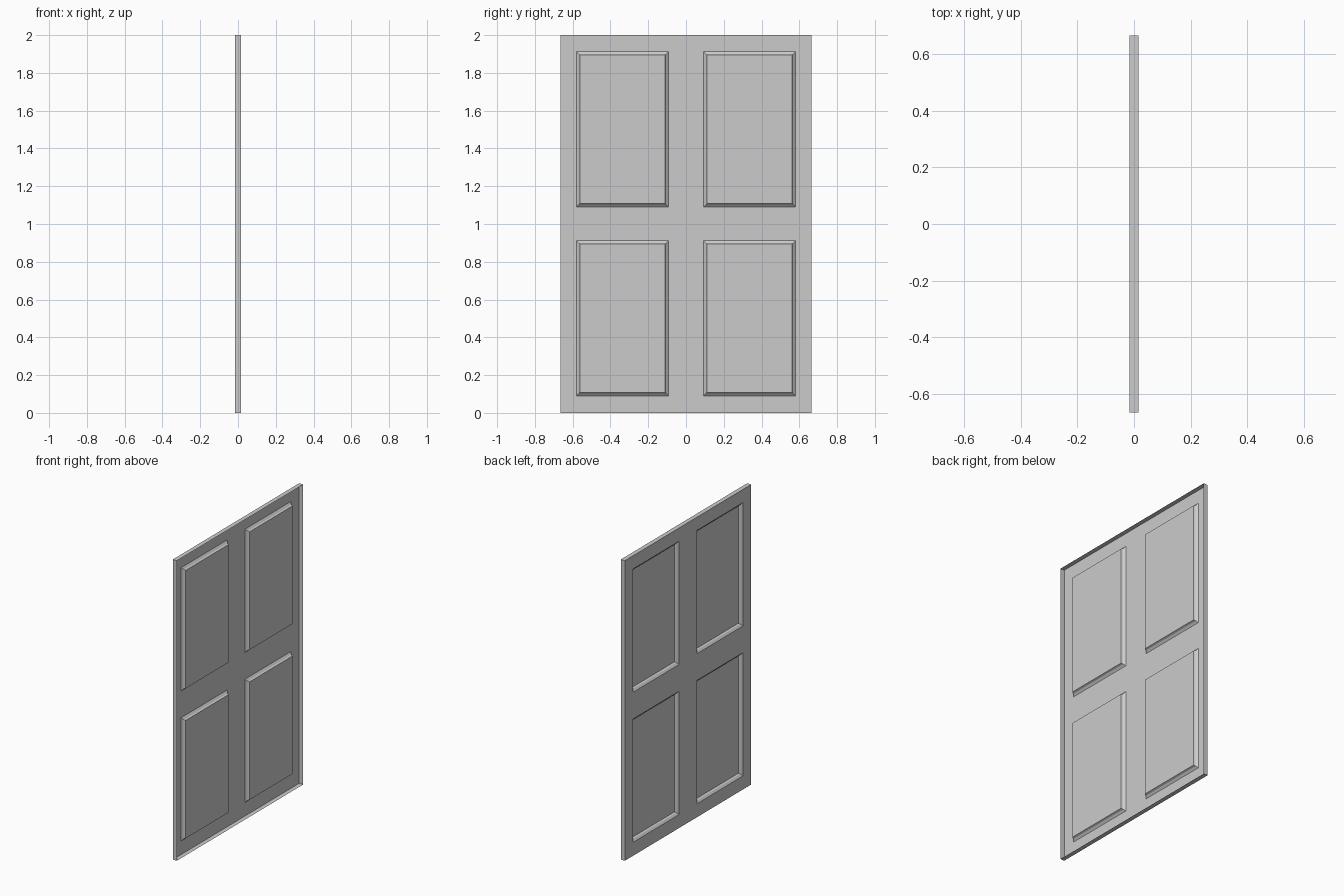
import bpy, bmesh

if "Cube" in bpy.data.objects:
    bpy.data.objects.remove(bpy.data.objects["Cube"])

# Door skin: open-backed pressed sheet, flat face towards -x
FACE_X, BACK_X = -0.015, 0.015
ys = [-0.665, -0.58, -0.093, 0.093, 0.58, 0.665]
zs = [0.0, 0.09, 0.912, 1.09, 1.912, 2.0]

bm = bmesh.new()
grid = [[bm.verts.new((FACE_X, y, z)) for z in zs] for y in ys]
panels = []
for i in range(5):
    for j in range(5):
        f = bm.faces.new((grid[i][j], grid[i][j + 1],
                          grid[i + 1][j + 1], grid[i + 1][j]))
        if i in (1, 3) and j in (1, 3):
            panels.append(f)
bm.normal_update()

# Folded rim around the perimeter, leaving the back open
border = [e for e in bm.edges if e.is_boundary]
ext = bmesh.ops.extrude_edge_only(bm, edges=border)
for v in ext["geom"]:
    if isinstance(v, bmesh.types.BMVert):
        v.co.x = BACK_X

# Four panels pressed inwards: sloped moulding, then a steeper step
for width, depth in ((0.013, 0.011), (0.005, 0.012)):
    bm.normal_update()
    bmesh.ops.inset_individual(bm, faces=panels, thickness=width,
                               depth=-depth, use_even_offset=True)

bmesh.ops.recalc_face_normals(bm, faces=bm.faces[:])
mesh = bpy.data.meshes.new("door_panel")
bm.to_mesh(mesh)
bm.free()
door = bpy.data.objects.new("door_panel", mesh)
bpy.context.collection.objects.link(door)
